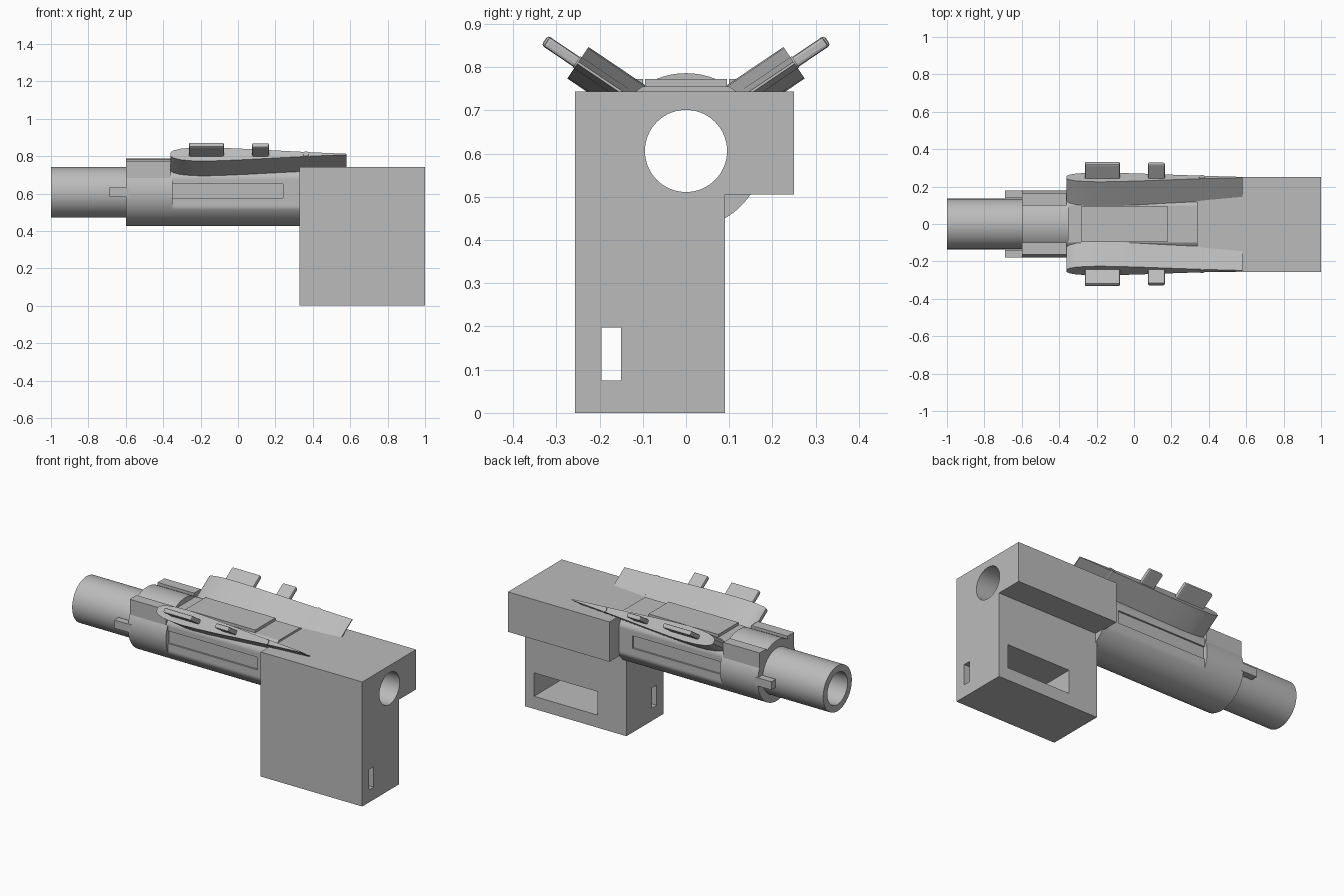
import bpy, bmesh, math
from mathutils import Matrix, Vector

old = bpy.data.objects.get("Cube")
if old:
    bpy.data.objects.remove(old, do_unlink=True)

grey = bpy.data.materials.new("plain grey")
grey.use_nodes = True
grey.diffuse_color = (0.5, 0.5, 0.5, 1)
grey.node_tree.nodes["Principled BSDF"].inputs["Base Color"].default_value = (0.5, 0.5, 0.5, 1)

AXIS_Z = 0.606      # height of the barrel axis
OUTER = 0.18        # receiver radius
BORE = 0.095
TILT = math.radians(34)


def add(name, bm):
    bmesh.ops.recalc_face_normals(bm, faces=bm.faces)
    mesh = bpy.data.meshes.new(name)
    bm.to_mesh(mesh)
    bm.free()
    obj = bpy.data.objects.new(name, mesh)
    bpy.context.collection.objects.link(obj)
    mesh.materials.append(grey)
    return obj


def prism(name, profile, start, end, frame=Matrix.Identity(4)):
    """Extrude a 2D profile along the local z of a frame."""
    bm = bmesh.new()
    face = bm.faces.new([bm.verts.new((a, b, start)) for a, b in profile])
    new = bmesh.ops.extrude_face_region(bm, geom=[face])["geom"]
    verts = [v for v in new if isinstance(v, bmesh.types.BMVert)]
    bmesh.ops.translate(bm, verts=verts, vec=(0, 0, end - start))
    bm.transform(frame)
    return add(name, bm)


def rect(a0, a1, b0, b1):
    return [(a0, b0), (a1, b0), (a1, b1), (a0, b1)]


def circle(radius, count=64, a=0, b=0):
    angles = [2 * math.pi * i / count for i in range(count)]
    return [(a + radius * math.cos(t), b + radius * math.sin(t)) for t in angles]


def box(name, x, y, z):
    return prism(name, rect(*x, *y), *z)


def axes(u, v, w, origin=(0, 0, 0)):
    m = Matrix((u, v, w)).transposed().to_4x4()
    m.translation = Vector(origin)
    return m


ALONG_X = axes((0, 1, 0), (0, 0, 1), (1, 0, 0), (0, 0, AXIS_Z))
ALONG_Y = axes((1, 0, 0), (0, 0, 1), (0, 1, 0))


def boolean(obj, other, operation="DIFFERENCE"):
    other.hide_render = True
    mod = obj.modifiers.new("boolean", "BOOLEAN")
    mod.object, mod.operation, mod.solver = other, operation, "EXACT"
    bpy.context.view_layer.objects.active = obj
    bpy.ops.object.modifier_apply(modifier=mod.name)
    bpy.data.objects.remove(other, do_unlink=True)


def bore(obj):
    boolean(obj, prism("bore_cutter", circle(BORE), -1.2, 1.2, ALONG_X))


def smooth(obj):
    bpy.ops.object.select_all(action="DESELECT")
    obj.select_set(True)
    bpy.context.view_layer.objects.active = obj
    bpy.ops.object.shade_smooth_by_angle(angle=math.radians(30))


# Barrel and front collar
barrel = prism("barrel", circle(0.135), -1, 0.34, ALONG_X)
collar = prism("front_collar", circle(OUTER), -0.6, -0.35, ALONG_X)

# Receiver with flattened top and sides, and a shallow groove on each side
flat = [(max(-0.16, min(0.16, a)), min(0.149, b)) for a, b in circle(OUTER, 96)]
clean = [p for i, p in enumerate(flat) if p != flat[i - 1]]
receiver = prism("receiver", clean, -0.35, 0.34, ALONG_X)
for s in (-1, 1):
    y = sorted((s * 0.15, s * 0.2))
    boolean(receiver, box("groove_cutter", (-0.35, 0.24), y, (0.575, 0.65)))
for part in (barrel, collar, receiver):
    bore(part)
    smooth(part)

# Top plate
box("top_plate", (-0.28, 0.18), (-0.095, 0.095), (0.74, 0.772))

# Rear housing: wide head above a narrower grip
outline = [(-0.257, -AXIS_Z), (0.09, -AXIS_Z), (0.09, 0.505 - AXIS_Z),
           (0.25, 0.505 - AXIS_Z), (0.25, 0.743 - AXIS_Z), (-0.257, 0.743 - AXIS_Z)]
housing = prism("rear_housing", outline, 0.33, 1, ALONG_X)
bore(housing)
boolean(housing, box("pocket_cutter", (0.52, 0.94), (-0.195, 0.2), (0.075, 0.215)))
boolean(housing, box("slot_cutter", (0.2, 1.1), (-0.195, -0.15), (0.075, 0.197)))
boolean(housing, prism("button_hole_cutter", circle(0.052, 40, 0.825, 0.135), -0.4, -0.1, ALONG_Y))
for x in (0.495, 0.965):
    for z in (0.095, 0.195):
        boolean(housing, prism("screw_cutter", circle(0.011, 16, x, z), 0.03, 0.2, ALONG_Y))
smooth(housing)

# Teardrop section of the wings, as half thickness along the length
half = [(-0.36, 0.012), (-0.345, 0.024), (-0.31, 0.035), (-0.25, 0.042), (-0.18, 0.044),
        (-0.08, 0.041), (0.05, 0.034), (0.22, 0.023), (0.4, 0.012), (0.58, 0.003)]
teardrop = half + [(a, -b) for a, b in reversed(half)]

for s, side in ((-1, "front"), (1, "back")):
    # Ear and guide tab on the collar
    def y_range(a, b):
        return sorted((s * a, s * b))
    box(side + "_ear", (-0.6, -0.36), y_range(0.1, 0.163), (0.66, 0.773))
    box(side + "_guide_tab", (-0.69, -0.58), y_range(0.14, 0.18), (0.583, 0.632))

    # Wing leaning outward, its pin and its two buttons
    out = Vector((0, s * math.cos(TILT), math.sin(TILT)))
    down = Vector((0, s * math.sin(TILT), -math.cos(TILT)))
    frame = axes((1, 0, 0), down, out, (0, s * 0.25, 0.81))
    smooth(prism(side + "_wing", teardrop, -0.165, 0, frame))
    smooth(prism(side + "_wing_pin", circle(0.0155, 20, 0.363, 0), -0.13, 0.004, frame))
    for label, x0, x1, height in (("long", -0.262, -0.076, 0.093), ("short", 0.075, 0.165, 0.088)):
        button = prism(side + "_" + label + "_button", rect(x0, x1, -0.0135, 0.0135), -0.02, height, frame)
        bevel = button.modifiers.new("bevel", "BEVEL")
        bevel.width, bevel.segments = 0.007, 2
